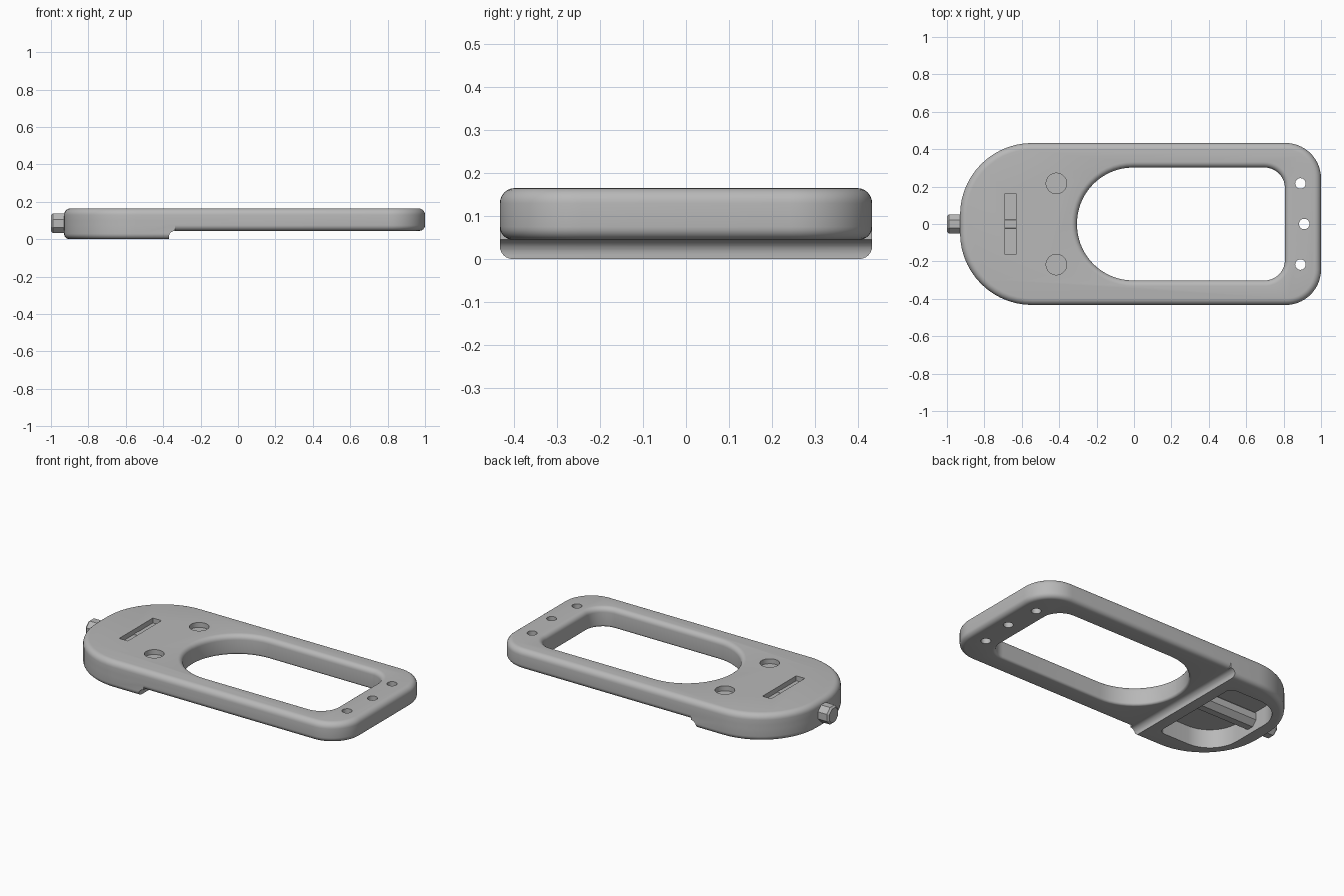
import bpy, bmesh
from math import sin, cos, pi, radians

cube = bpy.data.objects.get("Cube")
if cube:
    bpy.data.objects.remove(cube)

grey = bpy.data.materials.new("plain grey")
grey.use_nodes = True
colour = (0.48, 0.48, 0.48, 1)
grey.diffuse_color = colour
grey.node_tree.nodes["Principled BSDF"].inputs["Base Color"].default_value = colour


def outline(x0, x1, half, r_left, r_right, inset=0, steps=14):
    """Rounded rectangle with its own radius at each end."""
    pts = []
    corners = [(x1, half, r_right, 0), (x0, half, r_left, 1),
               (x0, -half, r_left, 2), (x1, -half, r_right, 3)]
    for x, y, r, quarter in corners:
        cx = x - r if x == x1 else x + r
        cy = y - r if y > 0 else y + r
        for i in range(steps + 1):
            a = (quarter + i / steps) * pi / 2
            pts.append((cx + (r - inset) * cos(a), cy + (r - inset) * sin(a)))
    return pts


def make(name, rings):
    """Skin a stack of equal rings and cap both ends."""
    bm = bmesh.new()
    loops = [[bm.verts.new(p) for p in ring] for ring in rings]
    n = len(loops[0])
    for a, b in zip(loops, loops[1:]):
        for i in range(n):
            j = (i + 1) % n
            bm.faces.new((a[i], a[j], b[j], b[i]))
    bm.faces.new(loops[0][::-1])
    bm.faces.new(loops[-1])
    bmesh.ops.remove_doubles(bm, verts=bm.verts, dist=0.0002)
    bmesh.ops.recalc_face_normals(bm, faces=bm.faces)
    mesh = bpy.data.meshes.new(name)
    bm.to_mesh(mesh)
    bm.free()
    mesh.materials.append(grey)
    obj = bpy.data.objects.new(name, mesh)
    bpy.context.collection.objects.link(obj)
    return obj


def slab(name, shape, levels):
    return make(name, [[(x, y, z) for x, y in outline(*shape, inset=d)] for z, d in levels])


def rounding(z, r, top, steps=6):
    """Quarter-round edge as height and inset pairs, listed upwards."""
    arc = [i / steps * pi / 2 for i in range(steps + 1)]
    if top:
        return [(z - r + r * sin(a), r - r * cos(a)) for a in arc]
    return [(z + r - r * cos(a), r - r * sin(a)) for a in arc]


def disc(name, x, y, r, z0, z1, n=32):
    ring = [(x + r * cos(2 * pi * i / n), y + r * sin(2 * pi * i / n)) for i in range(n)]
    return make(name, [[(px, py, z) for px, py in ring] for z in (z0, z1)])


def combine(obj, other, operation):
    mod = obj.modifiers.new(operation, "BOOLEAN")
    mod.operation, mod.object, mod.solver = operation, other, "EXACT"
    bpy.context.view_layer.objects.active = obj
    bpy.ops.object.modifier_apply(modifier=mod.name)
    bpy.data.objects.remove(other)


TOP, STEP = 0.165, 0.045
body_shape = (-0.93, 1.0, 0.433, 0.385, 0.19)

# Main plate with rounded rims
body = slab("body", body_shape, rounding(STEP, 0.03, False) + rounding(TOP, 0.035, True))

# Thicker pad under the rounded end, with a concave fillet at the step
pad = slab("pad", body_shape, rounding(0, 0.03, False) + [(0.1, 0)])
step = [(-1.2, -0.1), (-0.37, -0.1), (-0.37, 0.012)]
step += [(-0.337 - 0.033 * cos(a), 0.012 + 0.033 * sin(a)) for a in [i * pi / 12 for i in range(1, 7)]]
step += [(-0.337, 0.2), (-1.2, 0.2)]
combine(pad, make("step_profile", [[(x, y, z) for x, z in step] for y in (-0.6, 0.6)]), "INTERSECT")
combine(body, pad, "UNION")

# Large opening, flared into rounded rims
flare_low = [(z, -d) for z, d in rounding(STEP, 0.015, False)]
flare_high = [(z, -d) for z, d in rounding(TOP, 0.03, True)]
opening = slab("opening", (-0.305, 0.807, 0.302, 0.3, 0.11),
               [(STEP - 0.1, -0.015)] + flare_low + flare_high + [(TOP + 0.1, -0.03)])
combine(body, opening, "DIFFERENCE")

# Hollow underside of the pad
combine(body, slab("hollow", (-0.84, -0.44, 0.31, 0.19, 0.04), [(-0.1, 0), (0.115, 0)]), "DIFFERENCE")

# Shallow round recesses, slot and small through holes
for y in (-0.217, 0.217):
    combine(body, disc("recess", -0.415, y, 0.055, TOP - 0.03, TOP + 0.1), "DIFFERENCE")
    combine(body, disc("hole", 0.89, y, 0.028, -0.1, 0.3), "DIFFERENCE")
combine(body, disc("hole", 0.91, 0, 0.028, -0.1, 0.3), "DIFFERENCE")
slot = [(-0.69, -0.163), (-0.632, -0.163), (-0.632, 0.163), (-0.69, 0.163)]
combine(body, make("slot", [[(x, y, z) for x, y in slot] for z in (TOP - 0.03, 0.3)]), "DIFFERENCE")

# Eight-sided shaft through the hollow, ending in a chamfered knob
def octagon(x, flat):
    r = flat / cos(pi / 8)
    return [(x, r * cos((i + 0.5) * pi / 4), 0.085 + r * sin((i + 0.5) * pi / 4)) for i in range(8)]


shaft = make("shaft_and_knob", [octagon(x, r) for x, r in ((-1, 0.042), (-0.99, 0.052), (-0.43, 0.052))])

for obj in (body, shaft):
    bpy.ops.object.select_all(action="DESELECT")
    obj.select_set(True)
    bpy.context.view_layer.objects.active = obj
    bpy.ops.object.shade_smooth_by_angle(angle=radians(30))
